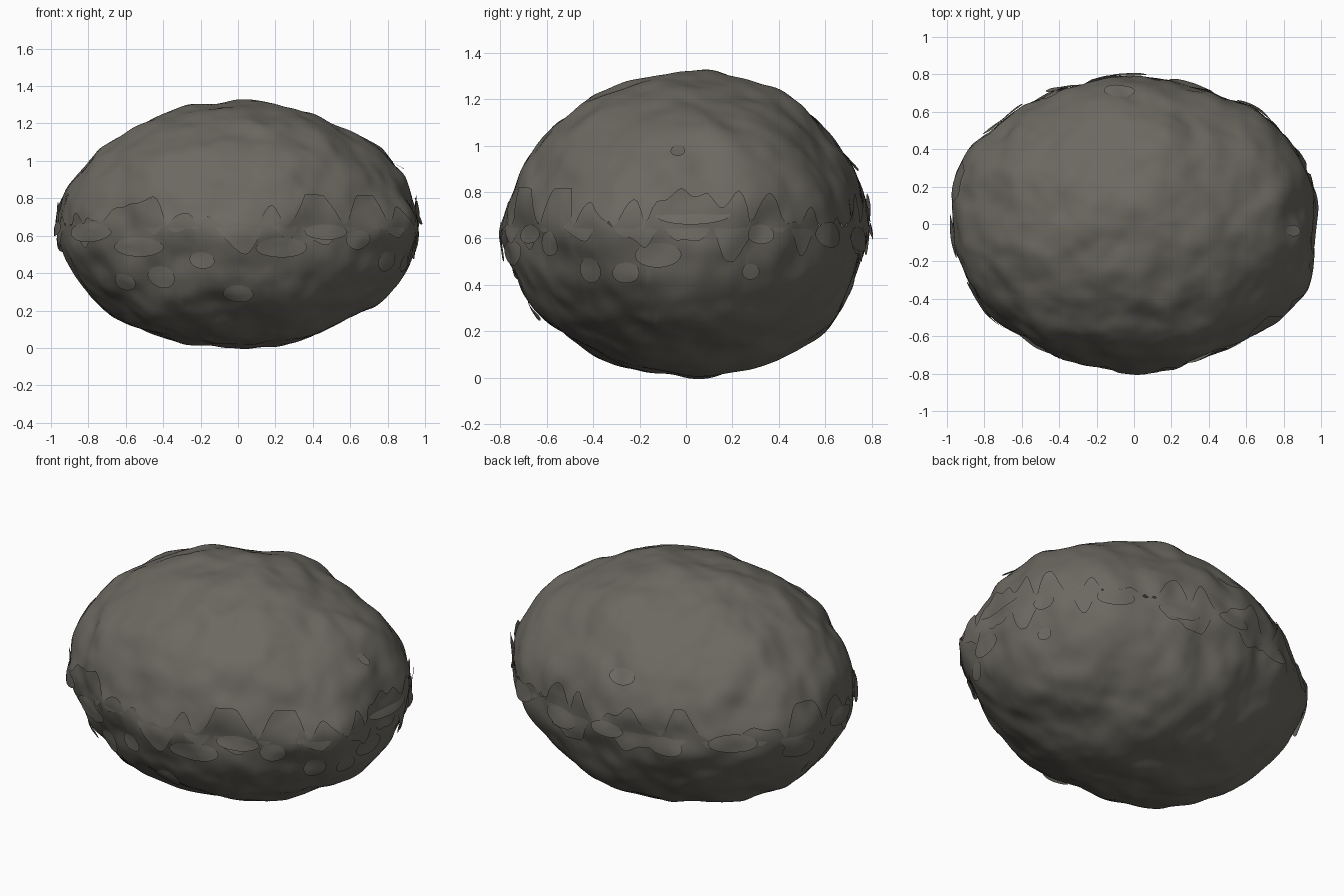
import bpy, bmesh, math
from mathutils import Vector, noise

if "Cube" in bpy.data.objects:
    bpy.data.objects.remove(bpy.data.objects["Cube"], do_unlink=True)

stone = bpy.data.materials.new("grey brown stone")
stone.use_nodes = True
stone.diffuse_color = (0.15, 0.14, 0.12, 1)
stone.node_tree.nodes["Principled BSDF"].inputs["Base Color"].default_value = stone.diffuse_color

RX, RY, RZ, SEAM = 0.98, 0.78, 0.655, 0.66
SHIFT = {1: 0.065, -1: 0.03}    # how far each shell's centre lies past the seam
SEGMENTS, RINGS = 300, 70

# Local bulges and dents of the boulder: position, width, height
BULGES = [((-0.2, 0.78, 0.83), 0.2, 0.03), ((0.9, -0.38, 0.65), 0.16, 0.05),
          ((-0.92, 0.3, 0.7), 0.18, 0.03), ((0, -0.78, 0.55), 0.15, 0.015),
          ((0.77, 0.5, 0.7), 0.28, 0.035), ((-0.7, -0.53, 0.7), 0.25, -0.015),
          ((0.1, -0.62, 0.27), 0.15, 0.025), ((0.1, 0.6, 0.22), 0.25, 0.03),
          ((0, -0.5, 1.15), 0.25, -0.015), ((-0.82, 0, 1.0), 0.2, -0.02),
          ((-0.35, -0.15, 0.05), 0.25, 0.015), ((0.1, 0.5, 1.18), 0.2, 0.02)]


def rough(p, direction):
    """Push a point in or out to make broad lumps and fine ripples."""
    amount = 0.018 * noise.noise(p * 2.6) + 0.022 * noise.noise(p * 5.5 + Vector((7, 3, 1)))
    amount += 0.006 * noise.noise(p * 11)
    for centre, width, height in BULGES:
        amount += height * math.exp(-((p - Vector(centre)).length / width) ** 2)
    return p + direction * amount


def surface(angle, lat, side, lift=0):
    """A point on the rough dome (side 1) or bowl (side -1)."""
    c, s = math.cos(angle), math.sin(angle)
    d = Vector((c * math.cos(lat), s * math.cos(lat), side * math.sin(lat)))
    p = Vector((d.x * RX, d.y * RY, SEAM - side * SHIFT[side] + d.z * (RZ + SHIFT[side])))
    return rough(p, d) + d * lift


def finish(name, bm):
    mesh = bpy.data.meshes.new(name)
    bm.to_mesh(mesh)
    bm.free()
    mesh.materials.append(stone)
    mesh.polygons.foreach_set("use_smooth", [True] * len(mesh.polygons))
    bpy.context.collection.objects.link(bpy.data.objects.new(name, mesh))


def skin(bm, rows, tip):
    """Join closed rings of vertices and end them in a point."""
    for j, row in enumerate(rows):
        for i in range(len(row)):
            k = (i + 1) % len(row)
            if j < len(rows) - 1:
                bm.faces.new((row[i], row[k], rows[j + 1][k], rows[j + 1][i]))
            else:
                bm.faces.new((row[i], row[k], tip))


def shell(name, side, seed):
    """A dome or bowl whose open rim runs in scalloped lobes past the seam."""
    bm = bmesh.new()
    starts = []
    for i in range(SEGMENTS):
        a = 2 * math.pi * i / SEGMENTS
        spot = Vector((math.cos(a) * 3.5, math.sin(a) * 3.5, seed))
        lobe = abs(noise.noise(spot) + 0.4 * noise.noise(spot * 2.3))
        lap = min(0.16, 0.3 * lobe - 0.012)
        starts.append(math.asin((SHIFT[side] - lap) / (RZ + SHIFT[side])))
    rows = []
    for j in range(RINGS):
        rows.append([bm.verts.new(surface(2 * math.pi * i / SEGMENTS,
                                          lat + (math.pi / 2 - lat) * j / RINGS, side))
                     for i, lat in enumerate(starts)])
    skin(bm, rows, bm.verts.new(surface(0, math.pi / 2, side)))
    if side < 0:
        bmesh.ops.reverse_faces(bm, faces=bm.faces)
    finish(name, bm)


def flake(name, angle, z, width, height):
    """An oval chip that follows the surface, its lower edge standing proud."""
    a = math.radians(angle)
    side = 1 if z > SEAM else -1
    depth = RZ + SHIFT[side]
    lat = math.asin((side * (z - SEAM) + SHIFT[side]) / depth)
    reach = math.cos(lat) * math.hypot(RX * math.sin(a), RY * math.cos(a))

    def spot(u, v):
        return surface(a + u * width / reach, lat + side * v * height / (depth * math.cos(lat)),
                       side, 0.012 - 0.01 * v)

    bm = bmesh.new()
    turns = [2 * math.pi * i / 32 for i in range(32)]
    rows = [[bm.verts.new(spot(r * math.cos(t), r * math.sin(t))) for t in turns]
            for r in (1, 0.75, 0.5, 0.25)]
    skin(bm, rows, bm.verts.new(spot(0, 0)))
    finish(name, bm)


shell("upper_shell", 1, 2.3)
shell("lower_shell", -1, 8.7)

# Flakes around the broken seam: angle, height, half width, half height
FLAKES = [(215, 0.62, 0.17, 0.05), (236, 0.54, 0.15, 0.05), (226, 0.36, 0.07, 0.04),
          (242, 0.38, 0.08, 0.05), (258, 0.47, 0.07, 0.04), (270, 0.3, 0.08, 0.04),
          (284, 0.54, 0.14, 0.05), (299, 0.62, 0.12, 0.04), (311, 0.58, 0.07, 0.05),
          (327, 0.47, 0.06, 0.05), (340, 0.46, 0.06, 0.04), (351, 0.53, 0.1, 0.05),
          (2, 0.7, 0.16, 0.04), (24, 0.62, 0.06, 0.04), (22, 0.46, 0.04, 0.03),
          (50, 0.62, 0.1, 0.05), (72, 0.6, 0.12, 0.05), (92, 0.64, 0.1, 0.04),
          (112, 0.6, 0.1, 0.05), (135, 0.64, 0.13, 0.05), (160, 0.57, 0.1, 0.05),
          (185, 0.64, 0.12, 0.04), (357, 0.97, 0.03, 0.03), (95, 0.92, 0.08, 0.04)]
for n, spec in enumerate(FLAKES, 1):
    flake(f"seam_flake_{n}", *spec)
